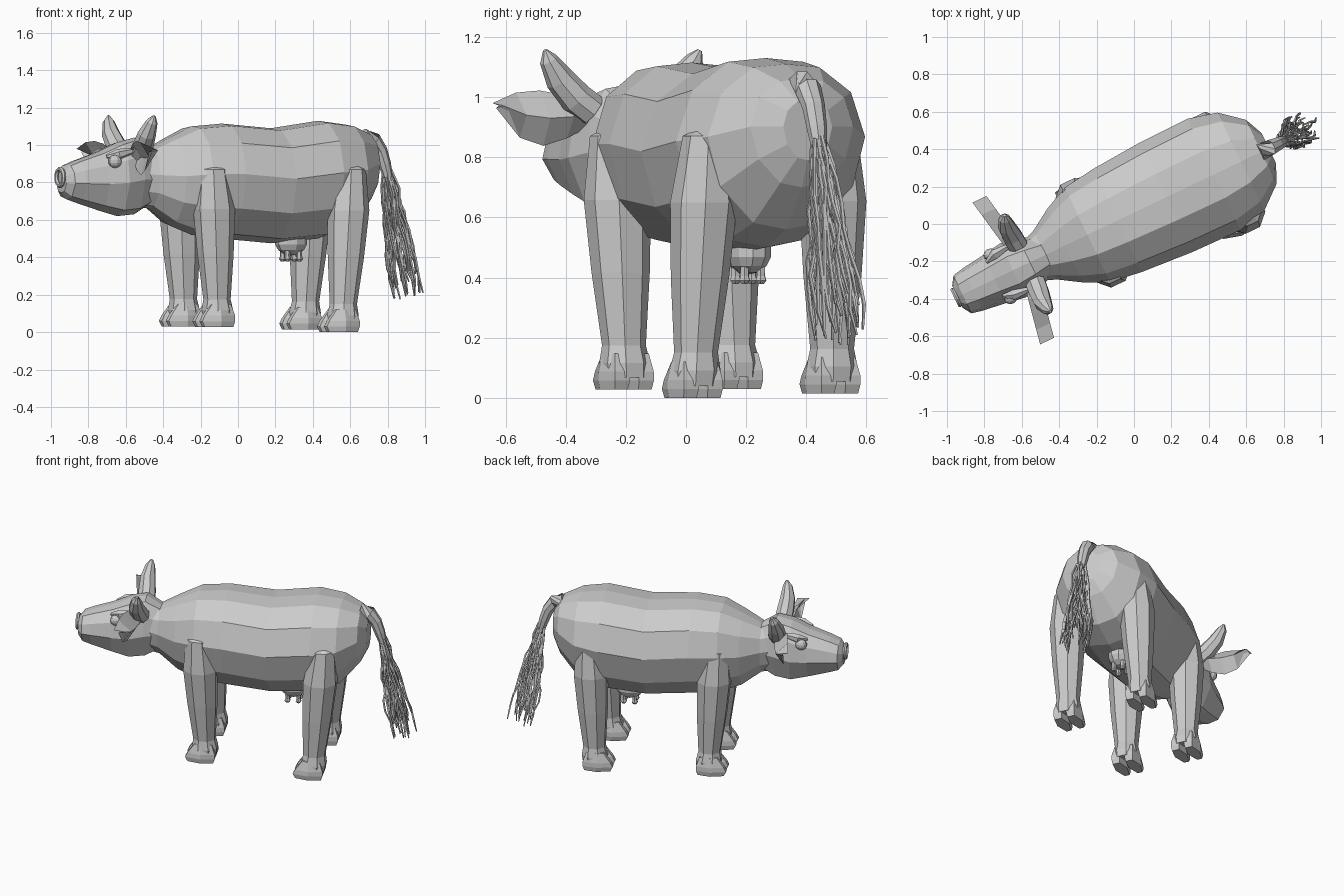
import bpy, bmesh, math, random
from mathutils import Vector, Matrix

if "Cube" in bpy.data.objects:
    bpy.data.objects.remove(bpy.data.objects["Cube"])

random.seed(4)
# The animal is built along +X (head at -X) and then turned about Z
M = Matrix.Rotation(math.radians(25.5), 4, 'Z') @ Matrix.Translation((0, 0.055, 0))


def finish(name, bm):
    bmesh.ops.recalc_face_normals(bm, faces=bm.faces)
    me = bpy.data.meshes.new(name)
    bm.to_mesh(me)
    bm.free()
    ob = bpy.data.objects.new(name, me)
    bpy.context.collection.objects.link(ob)
    ob.matrix_world = M
    return ob


def loft(bm, rings):
    """Skin a list of rings with equal point counts and cap both ends."""
    vs = [[bm.verts.new(p) for p in r] for r in rings]
    n = len(vs[0])
    for a, b in zip(vs, vs[1:]):
        for i in range(n):
            j = (i + 1) % n
            bm.faces.new((a[i], a[j], b[j], b[i]))
    bm.faces.new(vs[0][::-1])
    bm.faces.new(vs[-1])


def tube(bm, pts, radii, sides):
    """Tapered tube along a path of points."""
    pts = [Vector(p) for p in pts]
    rings = []
    for k, p in enumerate(pts):
        t = (pts[min(k + 1, len(pts) - 1)] - pts[max(k - 1, 0)]).normalized()
        ref = Vector((1, 0, 0)) if abs(t.x) < 0.9 else Vector((0, 1, 0))
        a = (ref - t * ref.dot(t)).normalized()
        b = t.cross(a)
        rings.append([p + radii[k] * (a * math.cos(w) + b * math.sin(w))
                      for w in (2 * math.pi * (i + 0.5) / sides for i in range(sides))])
    loft(bm, rings)


def blob(bm, loc, scale, u=10, v=7):
    m = Matrix.Translation(loc) @ Matrix.Diagonal((*scale, 1))
    bmesh.ops.create_uvsphere(bm, u_segments=u, v_segments=v, radius=1, matrix=m)


def sections(name, stations, half):
    """Loft of mirrored cross sections: (x, bottom, top, half width)."""
    prof = [(0, 1)] + half + [(0, 0)] + [(-a, b) for a, b in reversed(half)]
    bm = bmesh.new()
    loft(bm, [[(x, a * w, zb + b * (zt - zb)) for a, b in prof] for x, zb, zt, w in stations])
    return finish(name, bm)


# Body and neck
sections("body", [
    (-.62, .68, .98, .10), (-.50, .66, .98, .145), (-.38, .57, 1.04, .22),
    (-.25, .52, 1.10, .28), (-.07, .50, 1.115, .305), (.22, .475, 1.09, .325),
    (.50, .50, 1.13, .33), (.66, .56, 1.11, .29), (.78, .70, 1.06, .19),
    (.825, .79, .99, .09)],
    [(.42, .98), (.82, .83), (1, .56), (.84, .26), (.42, .04)])

# Head
sections("head", [
    (-1.02, .745, .86, .065), (-.99, .71, .895, .112), (-.93, .69, .92, .125),
    (-.80, .65, .965, .142), (-.69, .62, 1.015, .16), (-.59, .63, 1.04, .14),
    (-.49, .69, .98, .11)],
    [(.5, .97), (.88, .76), (1, .45), (.62, .08)])

# Eyes, brows, horns and ears, mirrored left and right
for side, s in (("right", -1), ("left", 1)):
    bm = bmesh.new()
    blob(bm, (-.765, s * .13, .912), (.037, .032, .035))
    finish(side + "_eye", bm)

    bm = bmesh.new()
    tube(bm, [(-.80, s * .10, .94), (-.74, s * .12, .95), (-.64, s * .13, .975)],
         [.01, .03, .012], 6)
    finish(side + "_brow", bm)

    bm = bmesh.new()
    tube(bm, [(-.61, s * .11, .955), (-.615, s * .165, .995), (-.62, s * .225, 1.06),
              (-.612, s * .27, 1.125), (-.605, s * .285, 1.156)],
         [.056, .056, .049, .031, .008], 8)
    finish(side + "_horn", bm)

    # Cupped leaf: front, top, back and bottom points at each station
    bm = bmesh.new()
    leaf = [(.11, .93, .03, -.63), (.18, .935, .072, -.645), (.26, .93, .092, -.66),
            (.34, .94, .075, -.675), (.42, .972, .008, -.69)]
    loft(bm, [[(x + .012, s * y, z), (x - .04, s * y, z + h),
               (x + .042, s * y, z), (x - .012, s * y, z - h)] for y, z, h, x in leaf])
    finish(side + "_ear", bm)

# Nose ring
bm = bmesh.new()
N, K, R, r = 14, 6, .045, .012
g = [[bm.verts.new((-1.027 + r * math.sin(2 * math.pi * k / K),
                    (R + r * math.cos(2 * math.pi * k / K)) * math.cos(2 * math.pi * i / N),
                    .828 + (R + r * math.cos(2 * math.pi * k / K)) * math.sin(2 * math.pi * i / N)))
      for k in range(K)] for i in range(N)]
for i in range(N):
    for k in range(K):
        bm.faces.new((g[i][k], g[i - 1][k], g[i - 1][k - 1], g[i][k - 1]))
finish("nose_ring", bm)

# Legs: top x, top y, foot x, foot y, ground height
legs = {"front_right_leg": (-.225, -.212, -.185, -.19, .028),
        "front_left_leg": (-.235, .195, -.19, .215, .03),
        "hind_right_leg": (.575, -.25, .515, -.27, 0),
        "hind_left_leg": (.57, .215, .53, .23, .015)}
shape = [(.89, .045), (.87, .082), (.65, .112), (.40, .097), (.15, .073), (.09, .085), (.04, .08)]
for name, (tx, ty, fx, fy, g0) in legs.items():
    bm = bmesh.new()
    rings = []
    for z, rad in shape:
        t = (z - .04) / .845
        cx, cy = fx + (tx - fx) * t, fy + (ty - fy) * t
        rings.append([(cx + rad * math.cos(a), cy + rad * math.sin(a), z + g0 * (1 - t))
                      for a in (math.pi * (i + .5) / 4 for i in range(8))])
    loft(bm, rings)
    finish(name, bm)
    # Cloven hoof: two toes pointing forward
    bm = bmesh.new()
    for s in (-1, 1):
        rings = []
        for z, front, back, w in ((.12, -.06, .05, .03), (.06, -.105, .07, .045), (.03, -.12, .07, .046),
                                  (.0, -.105, .06, .04)):
            c = fy + s * .044
            rings.append([(fx + front, c - w * .4, z + g0), (fx + front, c + w * .4, z + g0),
                          (fx - .02, c + w, z + g0), (fx + back, c + w * .6, z + g0),
                          (fx + back, c - w * .6, z + g0), (fx - .02, c - w, z + g0)])
        loft(bm, rings)
    finish(name.replace("leg", "hoof"), bm)

# Udder with four teats
bm = bmesh.new()
blob(bm, (.345, .01, .485), (.09, .075, .075))
for dx in (-.035, .035):
    for dy in (-.03, .03):
        c = Vector((.345 + dx, .01 + dy, 0))
        tube(bm, [c + Vector((0, 0, z)) for z in (.45, .405, .39, .378)], [.016, .015, .02, .01], 6)
finish("udder", bm)

# Tail
bm = bmesh.new()
tube(bm, [(.77, 0, 1.04), (.83, 0, 1.025), (.87, 0, .97), (.895, 0, .90), (.915, 0, .83)],
     [.05, .045, .038, .034, .026], 8)
finish("tail", bm)

# Tail hair: thin wavy strands
bm = bmesh.new()
for i in range(34):
    a, d = random.uniform(0, 2 * math.pi), math.sqrt(random.random())
    ca, sa = d * math.cos(a), d * math.sin(a)
    z0, z1 = random.uniform(.78, .88), random.uniform(.17, .36)
    pts = []
    for k in range(8):
        t = k / 7
        z = z0 + (z1 - z0) * t
        x = .90 + (.92 - z) * .195
        spread = .026 + .06 * min(1, t * 1.3)
        j = .012 * (k > 0)
        pts.append((x + ca * spread + random.uniform(-j, j),
                    .02 * t + sa * spread * 1.1 + random.uniform(-j, j), z))
    tube(bm, pts, [.007] * 7 + [.004], 4)
finish("tail_hair", bm)
